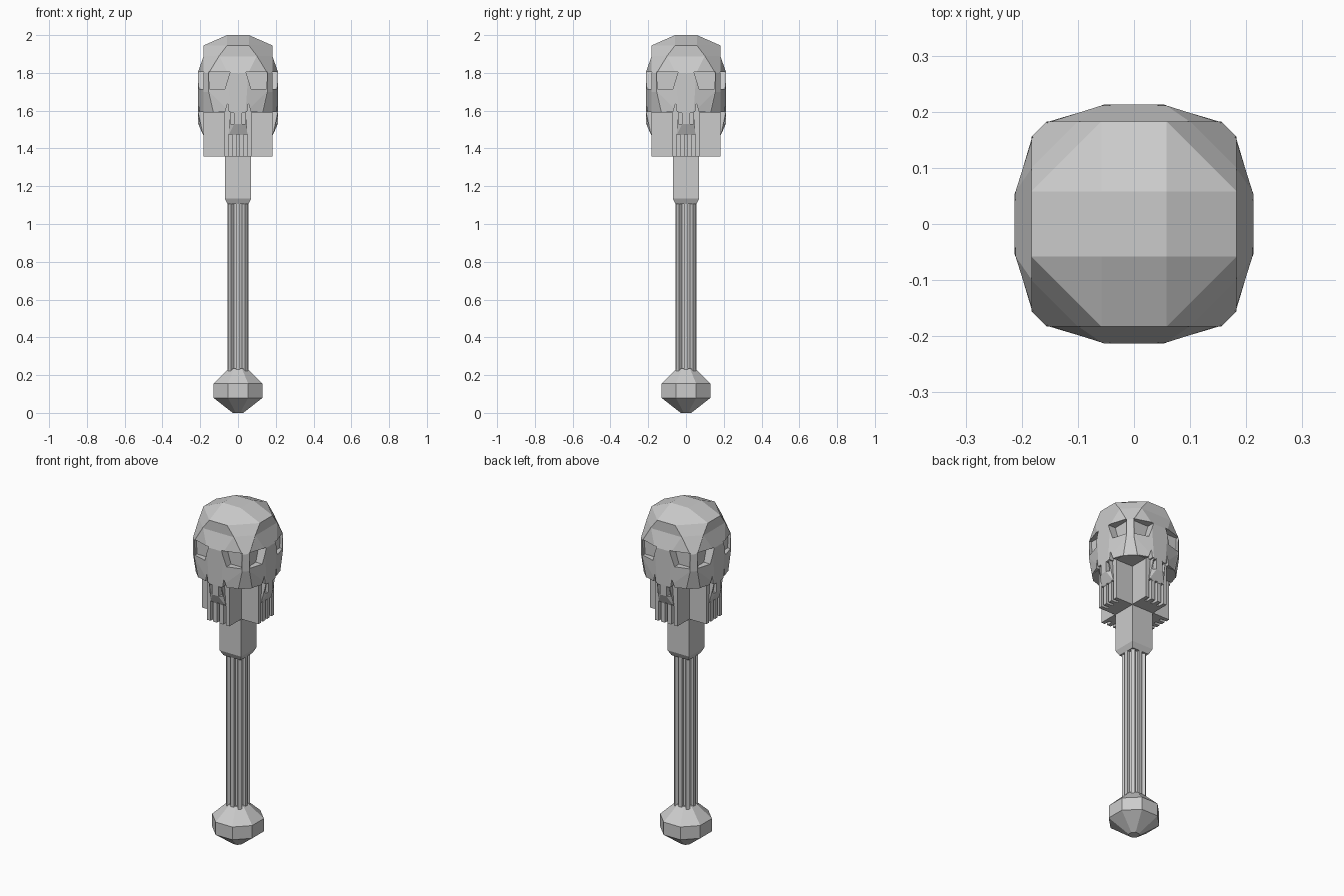
import bpy, bmesh
from math import pi, cos, sin, tan
from mathutils import Matrix, Vector

cube = bpy.data.objects.get("Cube")
if cube:
    bpy.data.objects.remove(cube, do_unlink=True)

# One plain stone grey
stone = bpy.data.materials.new("stone_grey")
stone.use_nodes = True
stone.diffuse_color = (0.6, 0.6, 0.6, 1)
stone.node_tree.nodes["Principled BSDF"].inputs["Base Color"].default_value = (0.6, 0.6, 0.6, 1)


def make(name, bm):
    bmesh.ops.recalc_face_normals(bm, faces=bm.faces)
    me = bpy.data.meshes.new(name)
    bm.to_mesh(me)
    bm.free()
    me.materials.append(stone)
    ob = bpy.data.objects.new(name, me)
    bpy.context.collection.objects.link(ob)
    return ob


def loft(name, rings):
    """Skin a stack of equal closed rings and cap the ends."""
    bm = bmesh.new()
    loops = [[bm.verts.new(p) for p in ring] for ring in rings]
    n = len(loops[0])
    for a, b in zip(loops, loops[1:]):
        for i in range(n):
            j = (i + 1) % n
            bm.faces.new((a[i], a[j], b[j], b[i]))
    bm.faces.new(loops[0])
    bm.faces.new(loops[-1])
    return make(name, bm)


def hull(name, points, turn=0):
    bm = bmesh.new()
    rot = Matrix.Rotation(turn, 3, 'Z')
    for p in points:
        bm.verts.new(rot @ Vector(p))
    res = bmesh.ops.convex_hull(bm, input=bm.verts)
    bmesh.ops.delete(bm, geom=[v for v in res["geom_interior"] if isinstance(v, bmesh.types.BMVert)], context='VERTS')
    bmesh.ops.dissolve_limit(bm, angle_limit=0.01, verts=bm.verts, edges=bm.edges)
    return make(name, bm)


def mirror_x(points):
    return [(s * x, y, z) for x, y, z in points for s in (-1, 1)]


def box_points(x0, x1, y0, y1, z0, z1):
    return [(x, y, z) for x in (x0, x1) for y in (y0, y1) for z in (z0, z1)]


def combine(target, others, operation):
    for ob in others:
        mod = target.modifiers.new(operation.lower(), 'BOOLEAN')
        mod.operation = operation
        mod.solver = 'EXACT'
        mod.object = ob
        bpy.context.view_layer.objects.active = target
        bpy.ops.object.modifier_apply(modifier=mod.name)
        bpy.data.objects.remove(ob, do_unlink=True)


def polygon(apothem, z, sides):
    r = apothem / cos(pi / sides)
    return [(r * cos((i + .5) * 2 * pi / sides), r * sin((i + .5) * 2 * pi / sides), z)
            for i in range(sides)]


# Pommel
loft("pommel", [polygon(r, z, 8) for r, z in ((.028, 0), (.13, .08), (.13, .155), (.05, .235))])


# Fluted shaft: eight ribs with grooves between them
def flutes(z):
    ring = []
    for i in range(8):
        a = i * pi / 4
        out = .055 if i % 2 == 0 else .062
        for r, w in ((.04, -.011), (out, -.011), (out, .011), (.04, .011)):
            ring.append((r * cos(a) - w * sin(a), r * sin(a) + w * cos(a), z))
    return ring


loft("shaft", [flutes(.22), flutes(1.125)])

# Square collar
loft("collar", [polygon(r, z, 4) for r, z in ((.055, 1.105), (.07, 1.135), (.07, 1.37))])

# Cranium, shared by the four faces
profile = [(.058, .058, 2.0), (.058, .183, 1.945), (.10, .183, 1.89),
           (.155, .183, 1.80), (.155, .183, 1.70), (.13, .183, 1.59)]
points = [p for x, y, z in mirror_x(profile) for p in
          ((x, y, z), (x, -y, z), (y, x, z), (-y, x, z))]
skull = hull("skull", points)

turns = [i * pi / 2 for i in range(4)]

# Face plates: brow, cheeks and nose bulging forward on each side
plate = mirror_x([(.10, -.182, 1.89), (.153, -.182, 1.80), (.153, -.182, 1.70), (.128, -.182, 1.592),
                  (.10, -.10, 1.88), (.12, -.10, 1.592),
                  (.055, -.213, 1.80), (.04, -.213, 1.592)])
combine(skull, [hull("face", plate, t) for t in turns], 'UNION')

# Eye sockets
eye = [(.042, 1.805), (.155, 1.805), (.15, 1.715), (.07, 1.715)]
for t in turns:
    for s in (-1, 1):
        socket = [(s * x, y, z) for x, z in eye for y in (-.30, -.165)]
        combine(skull, [hull("socket", socket, t)], 'DIFFERENCE')

# Cheek hollows either side of the nose
for t in turns:
    for s in (-1, 1):
        hollow = [(s * x, y, z) for x, z in ((.045, 1.57), (.075, 1.57), (.055, 1.64)) for y in (-.3, -.18)]
        combine(skull, [hull("hollow", hollow, t)], 'DIFFERENCE')

# Jaws: four arms ending in a comb of teeth, with a lip under the nose
for k, t in enumerate(turns):
    side = ("front", "left", "back", "right")[k]
    jaw = hull(side + "_jaw", box_points(-.072, .072, -.183, 0, 1.357, 1.60), t)
    lip = mirror_x([(.04, -.10, 1.60), (.04, -.213, 1.60), (.02, -.211, 1.53),
                    (.05, -.184, 1.47), (.05, -.10, 1.47)])
    combine(jaw, [hull("lip", lip, t)], 'UNION')
    gaps = [hull("gap", box_points(x - .0085, x + .0085, -.3, -.145, 1.30, 1.475), t)
            for x in (-.041, 0, .041)]
    nostrils = [hull("nostril", box_points(x - .009, x + .009, -.3, -.17, 1.53, 1.588), t)
                for x in (-.03, .03)]
    combine(jaw, gaps + nostrils, 'DIFFERENCE')
